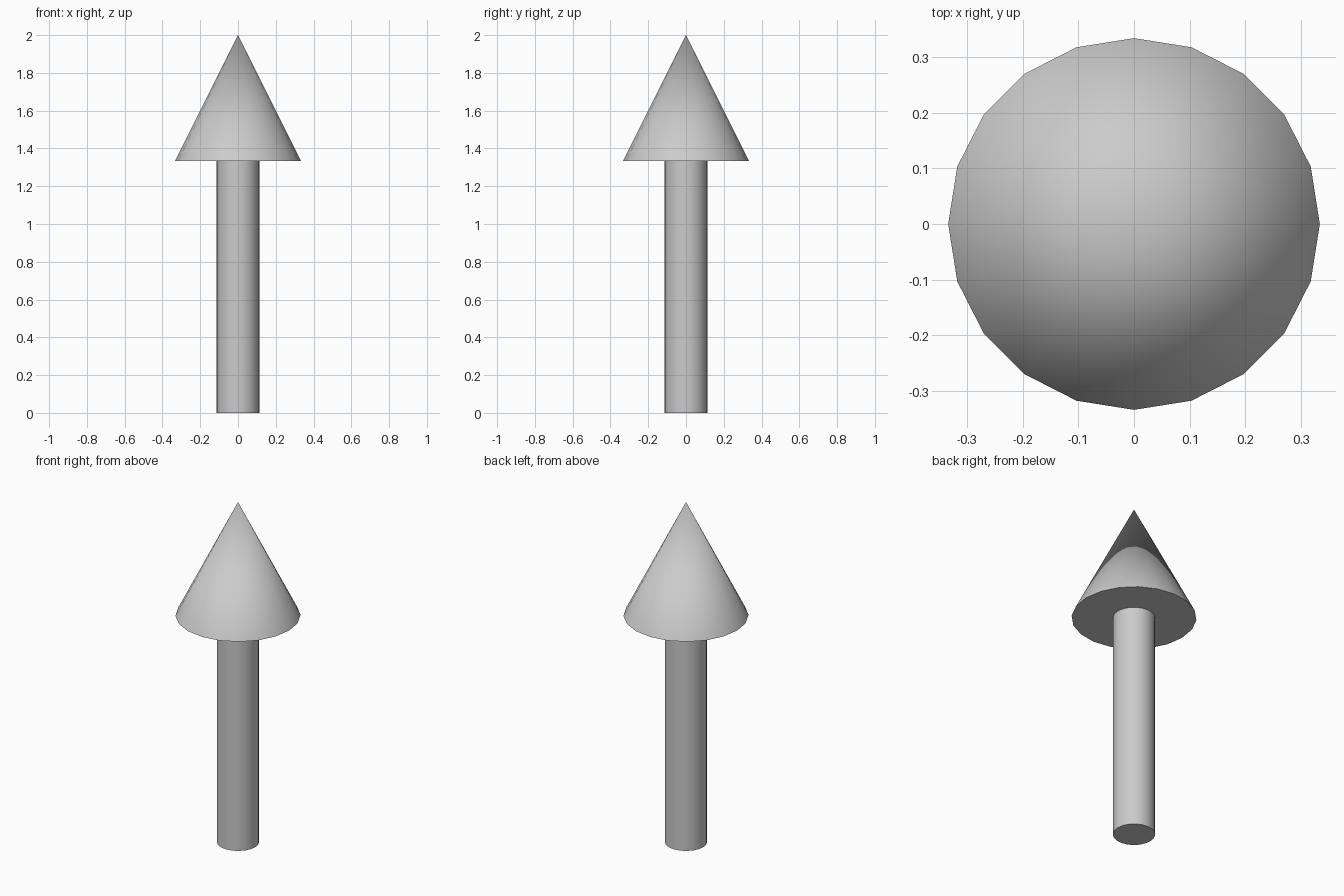
import bpy
import math

if "Cube" in bpy.data.objects:
    bpy.data.objects.remove(bpy.data.objects["Cube"])

SIDES = 20
NECK_Z = 4 / 3      # where the shaft meets the head
TOP_Z = 2.0


def finish(name):
    """Name the new part and smooth its round side, keeping rims sharp."""
    obj = bpy.context.object
    obj.name = name
    obj.data.name = name
    bpy.ops.object.shade_smooth_by_angle(angle=math.radians(40))


# Shaft: plain capped cylinder
bpy.ops.mesh.primitive_cylinder_add(
    vertices=SIDES, radius=0.113, depth=NECK_Z, location=(0, 0, NECK_Z / 2))
finish("arrow_shaft")

# Head: pointed cone with a flat underside
bpy.ops.mesh.primitive_cone_add(
    vertices=SIDES, radius1=1 / 3, radius2=0, depth=TOP_Z - NECK_Z,
    location=(0, 0, (NECK_Z + TOP_Z) / 2))
finish("arrow_head")
